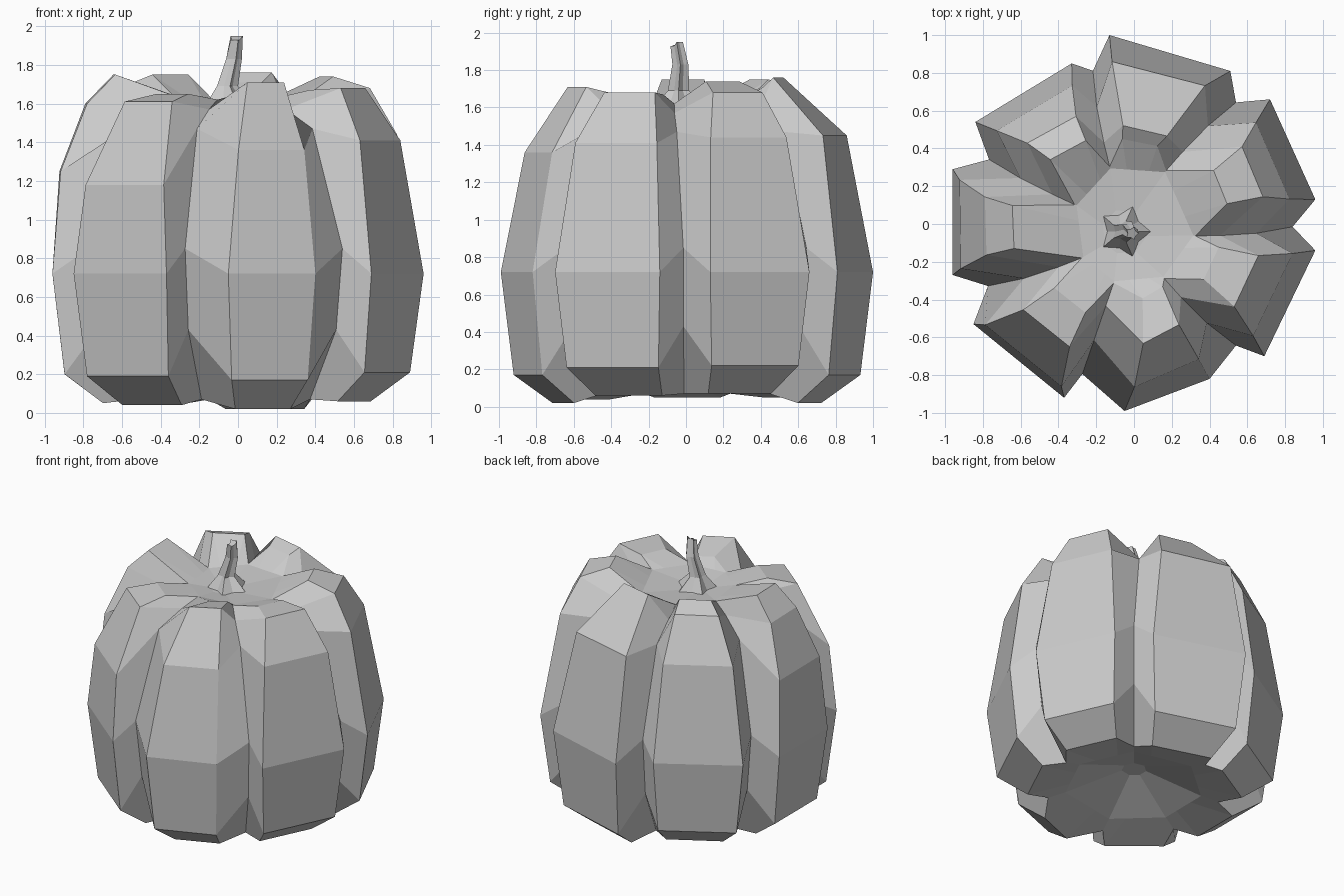
import bpy, bmesh
from math import sin, cos, radians, atan2, hypot, tau
from mathutils import Vector

if "Cube" in bpy.data.objects:
    bpy.data.objects.remove(bpy.data.objects["Cube"])


def loft(name, rings):
    """Skin a stack of equal-length closed rings and cap both ends."""
    bm = bmesh.new()
    loops = [[bm.verts.new(p) for p in ring] for ring in rings]
    n = len(rings[0])
    for a, b in zip(loops, loops[1:]):
        for i in range(n):
            j = (i + 1) % n
            bm.faces.new((a[i], a[j], b[j], b[i]))
    bm.faces.new(loops[0][::-1])
    bm.faces.new(loops[-1])
    bmesh.ops.recalc_face_normals(bm, faces=bm.faces)
    me = bpy.data.meshes.new(name)
    bm.to_mesh(me)
    bm.free()
    ob = bpy.data.objects.new(name, me)
    bpy.context.collection.objects.link(ob)
    return ob


# Lobes, counter-clockwise: two widest ridge points, underside z, (scale, z) of
# shoulder, crown and inner crown, groove angle at side and top, crown twist
lobes = [
    ((.96, .13), (.72, .66), .07, (.86, 1.44), (.72, 1.68), (.52, 1.74), 50, 59, -2),
    ((.51, .81), (-.13, 1.0), .02, (.86, 1.45), (.52, 1.76), (.45, 1.71), 105, 113, 8),
    ((-.33, .85), (-.84, .54), .05, (.88, 1.40), (.71, 1.70), (.56, 1.75), 156, 162, 2),
    ((-.96, .29), (-.96, -.27), .05, (.95, 1.25), (.80, 1.60), (.65, 1.75), 203, 213, 2),
    ((-.85, -.53), (-.37, -.92), .04, (.95, 1.18), (.74, 1.61), (.54, 1.65), 251, 251, 0),
    ((-.05, -.99), (.40, -.82), .02, (.87, 1.36), (.64, 1.71), (.40, 1.66), 310, 299, 4),
    ((.69, -.70), (.96, -.14), .06, (.88, 1.41), (.70, 1.68), (.48, 1.67), 359, 349, 0),
]
groove = [(.58, .07), (.79, .43), (.84, .85),
          (.65, 1.47), (.46, 1.57), (.33, 1.62)]              # groove radius, z
pinch = [.12, .06, 0, .12, .32, .38]                          # ridges close toward lobe middle

rings = []
for k in range(6):
    ring = []
    for p, q, foot, *upper, g_side, g_top, twist in lobes:
        s, z = ([(.72, foot), (.93, foot + .15), (1.0, .72)] + upper)[k]
        a, b = atan2(p[1], p[0]), atan2(q[1], q[0])
        if b < a:
            b += tau
        mid = (a + b) / 2
        rise = max(0, k - 2) / 3
        for ang, pt in ((a, p), (b, q)):
            ang += (mid - ang) * pinch[k] + radians(twist) * rise
            r = hypot(*pt) * s
            ring.append(Vector((r * cos(ang), r * sin(ang), z)))
        r, z = groove[k]
        t = radians(g_side + (g_top - g_side) * rise)
        ring.append(Vector((r * cos(t), r * sin(t), z)))
    rings.append(ring)


def rim(ring, s, z):
    """Seven-sided dimple rim: lobe points lie on chords between grooves."""
    out = []
    for i in range(0, len(ring), 3):
        g, h = (Vector((v.x * s, v.y * s, z)) for v in (ring[i - 1], ring[i + 2]))
        out += [g.lerp(h, .3), g.lerp(h, .7), h]
    return out


def hub(ring, x, y, s, z):
    """Small inner ring at the middle of a dimple."""
    return [(x + v.x * s, y + v.y * s, z) for v in ring]


low_rim = rim(rings[0], .80, .10)
top_rim = rim(rings[-1], .97, 1.62)
loft("pumpkin_body",
     [hub(low_rim, 0, 0, .18, .23), low_rim] + rings +
     [top_rim, hub(top_rim, -.05, -.04, .38, 1.60)])

# Stem: flared foot, leaning star-shaped stalk
stem = [(-.05, -.04, .14, 1.60), (-.06, -.04, .06, 1.69),
        (-.025, -.03, .045, 1.83), (-.01, -.05, .035, 1.93)]
loft("stem", [[(x + r * (1, .65)[i % 2] * cos(i * tau / 10),
                y + r * (1, .65)[i % 2] * sin(i * tau / 10),
                z + (.02 if x > -.02 and i < 5 else 0)) for i in range(10)]
              for x, y, r, z in stem])
